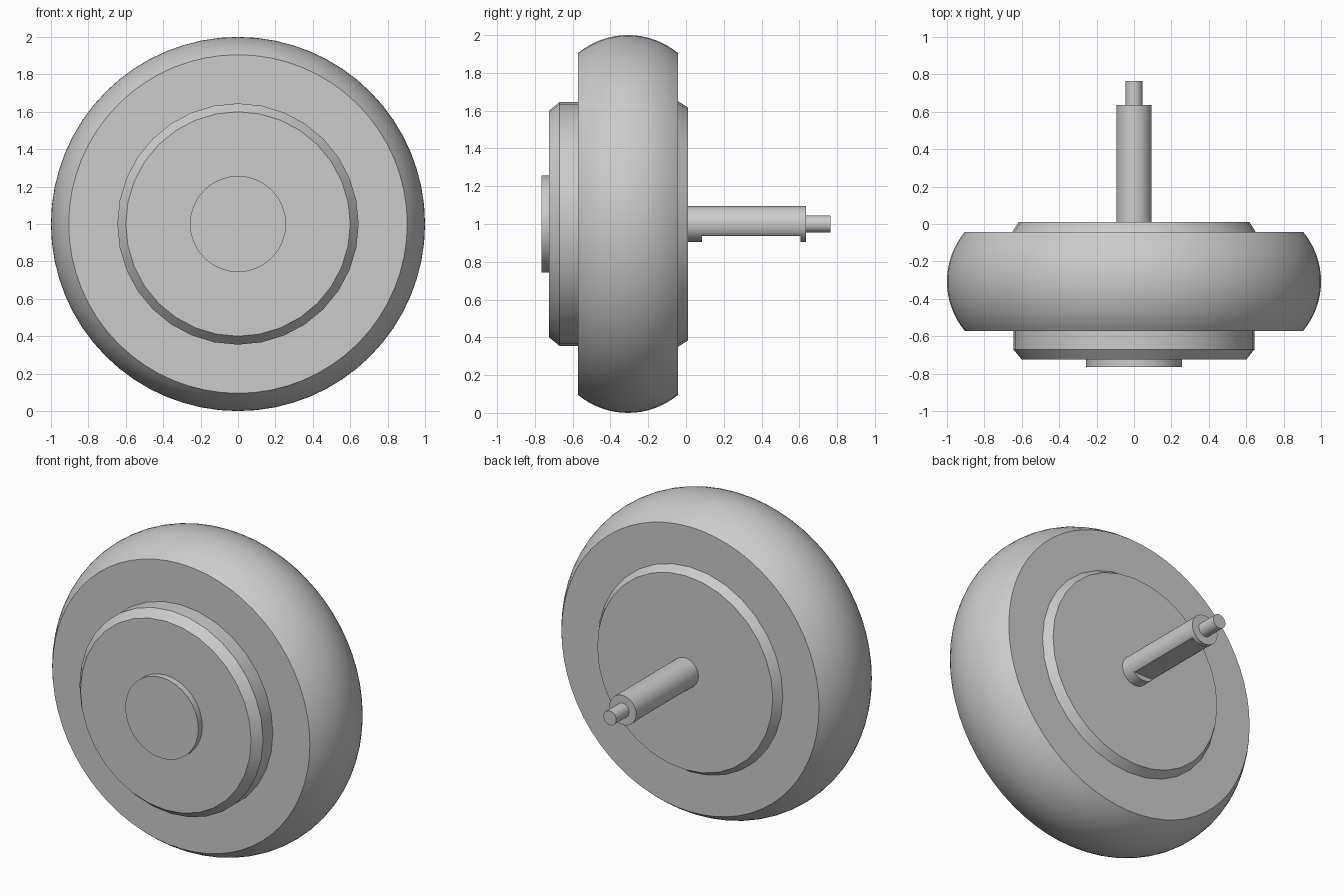
import bpy, bmesh, math

cube = bpy.data.objects.get("Cube")
if cube:
    bpy.data.objects.remove(cube, do_unlink=True)

# One plain grey for the whole wheel
grey = bpy.data.materials.new("plain grey")
colour = (0.6, 0.6, 0.6, 1)
grey.use_nodes = True
grey.diffuse_color = colour
grey.node_tree.nodes["Principled BSDF"].inputs["Base Color"].default_value = colour

AXLE_HEIGHT = 1.0


def turned(name, profile, sides, flats=None):
    """Turn (radius, y) points about the axle; flats gives a lower z limit per ring."""
    bm = bmesh.new()
    rings = []
    for i, (radius, y) in enumerate(profile):
        floor = (flats or {}).get(i, -9)
        ring = []
        for s in range(sides):
            a = math.tau * s / sides
            z = max(radius * math.sin(a), floor)
            ring.append(bm.verts.new((radius * math.cos(a), y, z)))
        rings.append(ring)
    for lower, upper in zip(rings, rings[1:]):
        for s in range(sides):
            t = (s + 1) % sides
            bm.faces.new((lower[s], lower[t], upper[t], upper[s]))
    bm.faces.new(rings[0])
    bm.faces.new(rings[-1])
    bmesh.ops.remove_doubles(bm, verts=bm.verts, dist=1e-5)
    bmesh.ops.recalc_face_normals(bm, faces=bm.faces)
    mesh = bpy.data.meshes.new(name)
    bm.to_mesh(mesh)
    bm.free()
    mesh.materials.append(grey)
    obj = bpy.data.objects.new(name, mesh)
    obj.location.z = AXLE_HEIGHT
    bpy.context.collection.objects.link(obj)
    bpy.ops.object.select_all(action="DESELECT")
    obj.select_set(True)
    bpy.context.view_layer.objects.active = obj
    bpy.ops.object.shade_smooth_by_angle(angle=math.radians(30))
    return obj


# Tyre with a rounded tread
half_width, bulge, middle = 0.264, 0.095, -0.307
arc = (half_width ** 2 + bulge ** 2) / (2 * bulge)
sweep = math.asin(half_width / arc)
steps = 16
tread = []
for i in range(steps + 1):
    a = sweep * (2 * i / steps - 1)
    tread.append((1 - arc + arc * math.cos(a), middle + arc * math.sin(a)))
turned("tyre", tread, 64)

# Front hub with a chamfered rim, and its centre cap
turned("front_hub", [(0.645, -0.5), (0.645, -0.67), (0.6, -0.725)], 32)
turned("centre_cap", [(0.257, -0.7), (0.257, -0.765)], 32)

# Tapered back plate
turned("back_plate", [(0.652, -0.1), (0.652, -0.045), (0.617, 0.01)], 32)

# Axle shaft with a flat milled along its underside
R, FLAT = 0.094, -0.063
turned("axle_shaft",
       [(R, -0.02), (R, 0.085), (R, 0.085), (R, 0.605), (R, 0.605), (R, 0.635)],
       48, {2: FLAT, 3: FLAT})
turned("axle_tip", [(0.045, 0.6), (0.045, 0.765)], 32)
